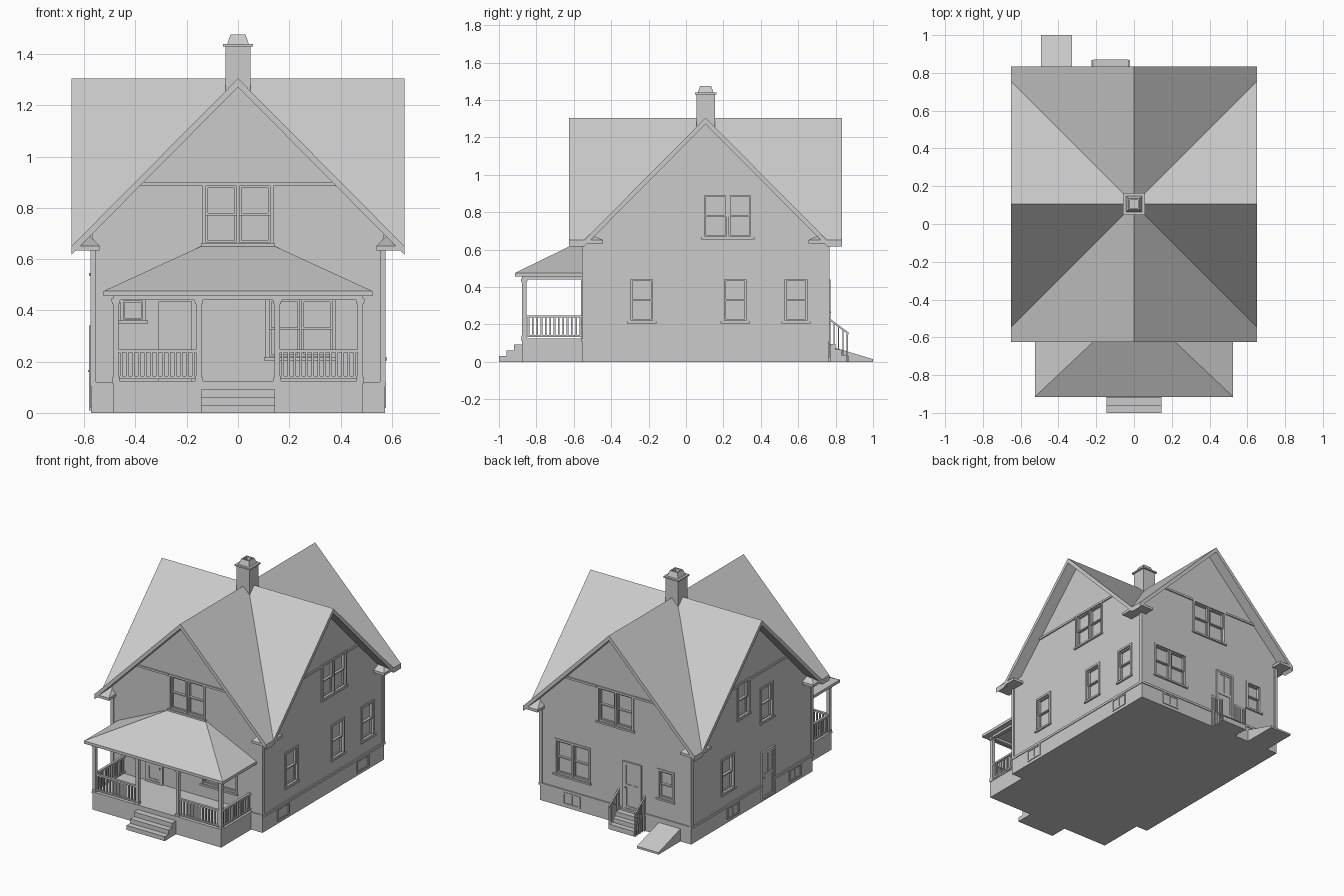
import bpy, bmesh
from mathutils import Vector

if "Cube" in bpy.data.objects:
    bpy.data.objects.remove(bpy.data.objects["Cube"])

YC = 0.105                    # cross-gable ridge position
WX, Y0, Y1 = 0.57, -0.55, 0.76  # wall planes


def finish(name, bm):
    bmesh.ops.recalc_face_normals(bm, faces=bm.faces)
    me = bpy.data.meshes.new(name)
    bm.to_mesh(me)
    bm.free()
    ob = bpy.data.objects.new(name, me)
    bpy.context.collection.objects.link(ob)
    return ob


def loft(bm, a, b):
    """Closed solid between two matching rings of points."""
    va, vb = [bm.verts.new(p) for p in a], [bm.verts.new(p) for p in b]
    n = len(a)
    bm.faces.new(va)
    bm.faces.new(vb[::-1])
    for i in range(n):
        bm.faces.new((va[i], va[(i + 1) % n], vb[(i + 1) % n], vb[i]))


def rect(x0, x1, y0, y1, z):
    return [(x0, y0, z), (x1, y0, z), (x1, y1, z), (x0, y1, z)]


def boxes(name, items):
    bm = bmesh.new()
    for x0, x1, y0, y1, z0, z1 in items:
        x0, x1, y0, y1 = min(x0, x1), max(x0, x1), min(y0, y1), max(y0, y1)
        loft(bm, rect(x0, x1, y0, y1, z0), rect(x0, x1, y0, y1, z1))
    return finish(name, bm)


def lofts(name, pairs):
    bm = bmesh.new()
    for a, b in pairs:
        loft(bm, a, b)
    return finish(name, bm)


def on_wall(side, u0, u1, z0, z1, d0, d1):
    """Box on a wall: u along the wall, d outward from it."""
    if side == 'front': return (u0, u1, Y0 - d0, Y0 - d1, z0, z1)
    if side == 'back': return (u0, u1, Y1 + d0, Y1 + d1, z0, z1)
    s = 1 if side == 'right' else -1
    return (s * (WX + d0), s * (WX + d1), u0, u1, z0, z1)


def frame(side, u0, u1, z0, z1, w, d0, d1):
    """Four boards running inside the given rectangle."""
    return [on_wall(side, u0, u0 + w, z0, z1, d0, d1), on_wall(side, u1 - w, u1, z0, z1, d0, d1),
            on_wall(side, u0 + w, u1 - w, z0, z0 + w, d0, d1), on_wall(side, u0 + w, u1 - w, z1 - w, z1, d0, d1)]


# walls with cross gables
def gable(u):
    return 1.28 - 1.01 * abs(u)


front_prof = [(-WX, .1), (WX, .1), (WX, gable(WX)), (0, gable(0)), (-WX, gable(WX))]
h = Y1 - YC
side_prof = [(Y0, gable(h)), (Y1, gable(h)), (YC, gable(0))]
walls = lofts('walls', [([(x, Y0, z) for x, z in front_prof], [(x, Y1, z) for x, z in front_prof])])
side_gables = lofts('side_gables', [([(-WX, y, z) for y, z in side_prof], [(WX, y, z) for y, z in side_prof])])

# window openings: side, list of (u0, u1), z0, z1
windows = [
    ('front', [(-.125, -.006), (.006, .125)], .665, .885),
    ('front', [(.122, .24), (.25, .366)], .22, .44),
    ('front', [(-.447, -.372)], .365, .437),
    ('right', [(.1, .217), (.23, .345)], .67, .89),
    ('right', [(-.295, -.178)], .22, .44),
    ('right', [(.205, .322)], .22, .44),
    ('right', [(.53, .646)], .22, .44),
    ('back', [(-.125, -.006), (.006, .125)], .665, .885),
    ('back', [(.205, .322), (.334, .45)], .22, .44),
    ('back', [(-.43, -.33)], .26, .44),
    ('left', [(.14, .25)], .67, .89),
    ('left', [(-.115, .0)], .55, .77),
    ('left', [(.305, .42)], .22, .44),
]
cuts, casing, sashes = [], [], []
for side, spans, z0, z1 in windows:
    a, b, zm = spans[0][0], spans[-1][1], (z0 + z1) / 2
    casing += frame(side, a - .014, b + .014, z0 - .014, z1 + .014, .014, -.002, .006)
    casing.append(on_wall(side, a - .02, b + .02, z0 - .016, z0 - .004, -.002, .012))
    if len(spans) > 1:
        casing.append(on_wall(side, spans[0][1], spans[1][0], z0, z1, -.02, .005))
    cuts.append(on_wall(side, a, b, z0, z1, -.02, .03))
    for u0, u1 in spans:
        if z1 - z0 < .1:
            sashes += frame(side, u0, u1, z0, z1, .006, -.02, -.008)
            continue
        sashes += frame(side, u0, u1, zm - .004, z1, .008, -.02, -.003)
        sashes += frame(side, u0, u1, z0, zm + .004, .008, -.022, -.01)
boxes('window_casings', casing)
boxes('window_sashes', sashes)
cutter = boxes('window_cutter', cuts)
cutter.hide_render = True
cutter.hide_viewport = True
for ob in (walls, side_gables):
    m = ob.modifiers.new('openings', 'BOOLEAN')
    m.operation, m.solver, m.object = 'DIFFERENCE', 'EXACT', cutter

# foundation and basement windows
boxes('foundation', [(-.573, .573, Y0 - .003, Y1 + .003, 0, .106)])
vents = []
for side, us in (('right', (-.33, .53)), ('left', (.31, -.36)), ('back', (.33,))):
    for u in us:
        vents += frame(side, u - .065, u + .065, .02, .103, .01, .0, .008)
        vents.append(on_wall(side, u - .004, u + .004, .03, .095, .0, .006))
boxes('basement_windows', vents)

# water table and corner boards
trim = []
for side, spans in (('front', [(-.578, .578)]), ('back', [(-.578, -.22), (-.04, .578)]),
                    ('right', [(Y0, Y1)]), ('left', [(Y0, -.14), (.01, Y1)])):
    trim += [on_wall(side, a, b, .105, .121, -.002, .008) for a, b in spans]
for sx in (-1, 1):
    for y, s in ((Y0, 1), (Y1, -1)):
        trim.append((sx * .555, sx * .576, y - s * .006, y + s * .016, .12, .645))
boxes('corner_boards_and_water_table', trim)

# gable frieze bands
bands = []
for side, c, g0, g1 in (('front', 0, -.139, .139), ('back', 0, -.139, .139),
                        ('right', YC, .086, .359), ('left', YC, .126, .264)):
    bands += [on_wall(side, c - .395, g0, .886, .9, -.002, .008),
              on_wall(side, g1, c + .395, .886, .9, -.002, .008)]
boxes('gable_bands', bands)

# cross-gable roof with valleys, extruded down to a slab
RX, RY, TOP, EAVE = .65, .73, 1.305, .65
bm = bmesh.new()
for sx in (-1, 1):
    for sy in (-1, 1):
        peak, end = (0, YC, TOP), (0, YC + sy * RY, TOP)
        valley = (sx * RX, YC + sy * .65, EAVE)
        bm.faces.new([bm.verts.new(p) for p in (peak, end, (sx * RX, YC + sy * RY, EAVE), valley)])
        bm.faces.new([bm.verts.new(p) for p in (peak, valley, (sx * RX, YC, TOP))])
bmesh.ops.remove_doubles(bm, verts=bm.verts, dist=1e-4)
bmesh.ops.recalc_face_normals(bm, faces=bm.faces)
ext = bmesh.ops.extrude_face_region(bm, geom=bm.faces[:], use_keep_orig=True)
bmesh.ops.translate(bm, verts=[v for v in ext['geom'] if isinstance(v, bmesh.types.BMVert)], vec=Vector((0, 0, -.034)))
finish('roof', bm)

# boxed eave returns at the four corners
parts = []
for sx in (-1, 1):
    for sy in (-1, 1):
        ya, yb = YC + sy * .55, YC + sy * RY
        base = [sx * .54, sx * RX, ya, yb]
        parts.append((rect(*base, .634), rect(*base, .652)))
        ym = YC + sy * .635
        parts.append((rect(*base, .652), rect(sx * .578, sx * .584, ym - .003, ym + .003, .69)))
lofts('eave_returns', parts)

# chimney with flared cap and hollow pot
def sq(r, z):
    return rect(-r, r, YC - r, YC + r, z)


lofts('chimney', [(sq(.049, 1.1), sq(.049, 1.43)), (sq(.058, 1.43), sq(.058, 1.44))])
bm = bmesh.new()
rings = [[bm.verts.new(p) for p in sq(r, z)] for r, z in ((.042, 1.44), (.029, 1.476), (.022, 1.476), (.022, 1.442))]
for a, b in zip(rings, rings[1:]):
    for i in range(4):
        bm.faces.new((a[i], a[(i + 1) % 4], b[(i + 1) % 4], b[i]))
bm.faces.new(rings[-1])
finish('chimney_pot', bm)

# porch base, deck, front steps
boxes('porch_base', [(-.487, .487, -.877, Y0, 0, .115), (-.491, .491, -.882, Y0, .115, .125)])
boxes('front_steps', [(-.145, .145, y, -.87, 0, z) for y, z in ((-1, .03), (-.96, .06), (-.92, .092))])

# porch hip roof
lofts('porch_roof', [
    (rect(-.525, .525, -.915, Y0, .456), rect(-.525, .525, -.915, Y0, .475)),
    (rect(-.525, .525, -.915, Y0, .475), rect(-.14, .14, Y0 - .002, Y0, .652))])
boxes('porch_beams', [(-.487, .487, -.877, -.853, .44, .457)] +
      [(s * .463, s * .487, -.853, Y0, .44, .457) for s in (-1, 1)])

# porch posts with stepped capitals
posts = []
for x in (-.477, -.153, .153, .477):
    for r, z0, z1 in ((.011, .125, .45), (.014, .125, .14), (.014, .425, .433), (.017, .433, .446)):
        posts.append((x - r, x + r, -.865 - r, -.865 + r, z0, z1))
boxes('porch_posts', posts)

# porch railings
rails = []
for s in (-1, 1):
    for z0, z1 in ((.133, .143), (.236, .248)):
        rails.append((s * .164, s * .466, -.873, -.857, z0, z1))
        rails.append((s * .469, s * .485, -.854, Y0, z0, z1))
    for i in range(13):
        x, y = s * (.175 + i * .0234), -.842 + i * .0232
        rails.append((x - .0045, x + .0045, -.8695, -.8605, .14, .24))
        rails.append((s * .4725, s * .4815, y - .0045, y + .0045, .14, .24))
boxes('porch_railings', rails)

# doors: slab, casing, raised stiles and glazing bar
doors = []
for side, u0, u1, z0, z1, split in (('front', -.31, -.18, .125, .435, .25),
                                    ('back', -.2, -.06, .11, .44, .28),
                                    ('left', -.135, .005, .01, .34, .18)):
    doors += frame(side, u0, u1, z0, z1, .013, -.002, .012)
    a, b, um = u0 + .013, u1 - .013, (u0 + u1) / 2
    doors.append(on_wall(side, a, b, z0, z1 - .013, -.002, .004))
    doors += frame(side, a, b, z0 + .013, split, .014, .002, .008)
    doors += frame(side, a, b, split - .006, z1 - .013, .012, .002, .008)
    doors.append(on_wall(side, um - .005, um + .005, split, z1 - .02, .002, .008))
    doors.append(on_wall(side, b - .009, b - .004, split - .02, split - .012, .006, .016))
boxes('doors', doors)

# back steps with sloped handrails
boxes('back_steps', [(-.215, -.03, Y1 - .01, y, 0, z) for y, z in ((.80, .095), (.835, .065), (.87, .035))])
rail = [(.76, .238), (.868, .158), (.868, .146), (.76, .226)]
lofts('back_handrails', [([(x, y, z) for y, z in rail], [(x + .01, y, z) for y, z in rail]) for x in (-.226, -.03)])
bal = []
for x in (-.226, -.03):
    for i in range(5):
        y = .768 + i * .0235
        r = .005 if i in (0, 4) else .003
        bal.append((x + .005 - r, x + .005 + r, y - r, y + r, 0, .228 - (y - .76) * .74))
boxes('back_balusters', bal)

# sloped cellar hatch
hatch = [(Y1 - .01, 0), (1, 0), (1, .014), (Y1 - .01, .09)]
lofts('cellar_hatch', [([(-.492, y, z) for y, z in hatch], [(-.328, y, z) for y, z in hatch])])
